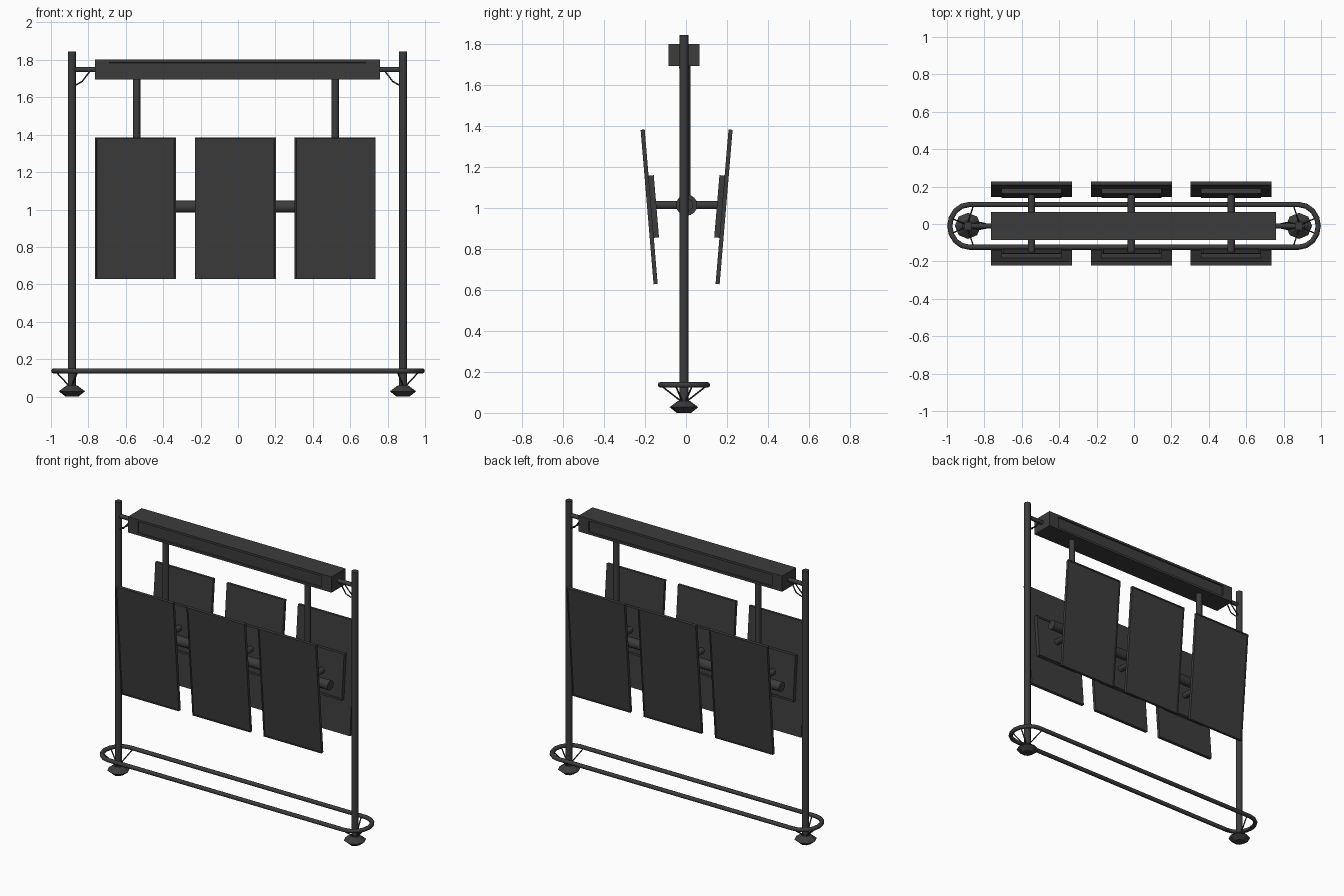
import bpy, bmesh, math
from mathutils import Vector, Matrix

if "Cube" in bpy.data.objects:
    bpy.data.objects.remove(bpy.data.objects["Cube"])

dark = bpy.data.materials.new("dark_metal")
dark.diffuse_color = (0.045, 0.045, 0.045, 1)
dark.use_nodes = True
dark.node_tree.nodes["Principled BSDF"].inputs["Base Color"].default_value = dark.diffuse_color


def finish(name, bm, matrix=Matrix(), smooth=False):
    bmesh.ops.recalc_face_normals(bm, faces=bm.faces)
    me = bpy.data.meshes.new(name)
    bm.to_mesh(me)
    bm.free()
    ob = bpy.data.objects.new(name, me)
    bpy.context.collection.objects.link(ob)
    ob.matrix_world = matrix
    me.materials.append(dark)
    if smooth:
        bpy.ops.object.select_all(action='DESELECT')
        ob.select_set(True)
        bpy.context.view_layer.objects.active = ob
        bpy.ops.object.shade_smooth_by_angle(angle=math.radians(40))
    return ob


def rod(name, a, b, r1, r2=None, sides=12, smooth=True):
    a, b = Vector(a), Vector(b)
    d = b - a
    bm = bmesh.new()
    bmesh.ops.create_cone(bm, cap_ends=True, segments=sides, radius1=r1,
                          radius2=r1 if r2 is None else r2, depth=d.length)
    m = Matrix.Translation((a + b) / 2) @ d.to_track_quat('Z', 'Y').to_matrix().to_4x4()
    return finish(name, bm, m, smooth)


def box(name, size, matrix, recess_sides=(), mx=0, mz=0, depth=0):
    """Box with optional recessed panels on its -y / +y faces."""
    bm = bmesh.new()
    bmesh.ops.create_cube(bm, size=1, matrix=Matrix.Diagonal((*size, 1)))
    for s in recess_sides:
        bm.normal_update()
        face = max(bm.faces, key=lambda f: f.normal.y * s * f.calc_area())
        bmesh.ops.inset_individual(bm, faces=[face], thickness=0.001)
        for v in face.verts:
            v.co.x = math.copysign(size[0] / 2 - mx, v.co.x)
            v.co.z = math.copysign(size[2] / 2 - mz, v.co.z)
        bmesh.ops.inset_individual(bm, faces=[face], thickness=0.002)
        for v in face.verts:
            v.co.y -= s * depth
    return finish(name, bm, matrix)


FY = -0.01            # frame centre line
DY = 0.003            # display centre line
AXLE_Z = 1.015

# Uprights with feet, header stubs and small braces
for side, px in (("left", -0.888), ("right", 0.882)):
    s = -1 if px < 0 else 1
    rod(f"{side}_post", (px, FY, 0.03), (px, FY, 1.845), 0.022)
    rod(f"{side}_foot_top", (px, FY, 0.028), (px, FY, 0.058), 0.07, 0.03, 8, False)
    rod(f"{side}_foot_base", (px, FY, 0.0), (px, FY, 0.028), 0.035, 0.07, 8, False)
    rod(f"{side}_header_stub", (px, FY, 1.748), (s * 0.74, FY, 1.748), 0.014)
    for t in (-1, 1):
        mid = (px - s * 0.055, FY + t * 0.02, 1.685)
        rod(f"{side}_header_brace_lower", (px - s * 0.02, FY + t * 0.01, 1.665), mid, 0.004, sides=6)
        rod(f"{side}_header_brace_upper", mid, (px - s * 0.095, FY + t * 0.012, 1.738), 0.004, sides=6)
        rod(f"{side}_rail_brace_side", (px, FY + t * 0.018, 0.06),
            (px - s * 0.03, FY + t * 0.11, 0.132), 0.004, sides=6)
        rod(f"{side}_rail_brace_end", (px + s * 0.018, FY + t * 0.01, 0.06),
            (px + s * 0.085, FY + t * 0.04, 0.132), 0.004, sides=6)

# Racetrack foot rail
path = []
for s, start in ((1, -90), (-1, 90)):
    for i in range(9):
        a = math.radians(start + i * 22.5)
        path.append((s * 0.88 + 0.105 * math.cos(a), FY + 0.114 * math.sin(a), 0.137))
cu = bpy.data.curves.new("foot_rail", 'CURVE')
cu.dimensions = '3D'
cu.bevel_depth = 0.014
cu.bevel_resolution = 2
sp = cu.splines.new('POLY')
sp.points.add(len(path) - 1)
for p, co in zip(sp.points, path):
    p.co = (*co, 1)
sp.use_cyclic_u = True
cu.materials.append(dark)
rail = bpy.data.objects.new("foot_rail", cu)
bpy.context.collection.objects.link(rail)

# Header box with recessed front and back
box("header_box", (1.525, 0.15, 0.106), Matrix.Translation((-0.003, FY, 1.748)),
    (-1, 1), 0.075, 0.015, 0.008)

# Hangers and the horizontal display axle
for hx in (-0.542, 0.52):
    rod("hanger", (hx, DY, AXLE_Z), (hx, DY, 1.70), 0.02)
rod("display_axle", (-0.72, DY, AXLE_Z), (0.69, DY, AXLE_Z), 0.032, sides=16)

# Three tilted screens per side, with backing plates, arms and collars
for cx in (-0.548, -0.014, 0.519):
    rod("axle_collar", (cx - 0.04, DY, AXLE_Z), (cx + 0.04, DY, AXLE_Z), 0.052, sides=16)
    rod("screen_arm", (cx, DY - 0.16, AXLE_Z), (cx, DY + 0.16, AXLE_Z), 0.02)
    for s, turn in ((-1, 0), (1, math.pi)):
        m = (Matrix.Translation((cx, DY + s * 0.183, 1.006))
             @ Matrix.Rotation(turn, 4, 'Z') @ Matrix.Rotation(math.radians(4.8), 4, 'X'))
        box("screen", (0.433, 0.02, 0.757), m, (-1,), 0.008, 0.008, 0.003)
        box("screen_backing", (0.32, 0.027, 0.305), m @ Matrix.Translation((0, 0.022, 0)),
            (1,), 0.012, 0.012, 0.004)
